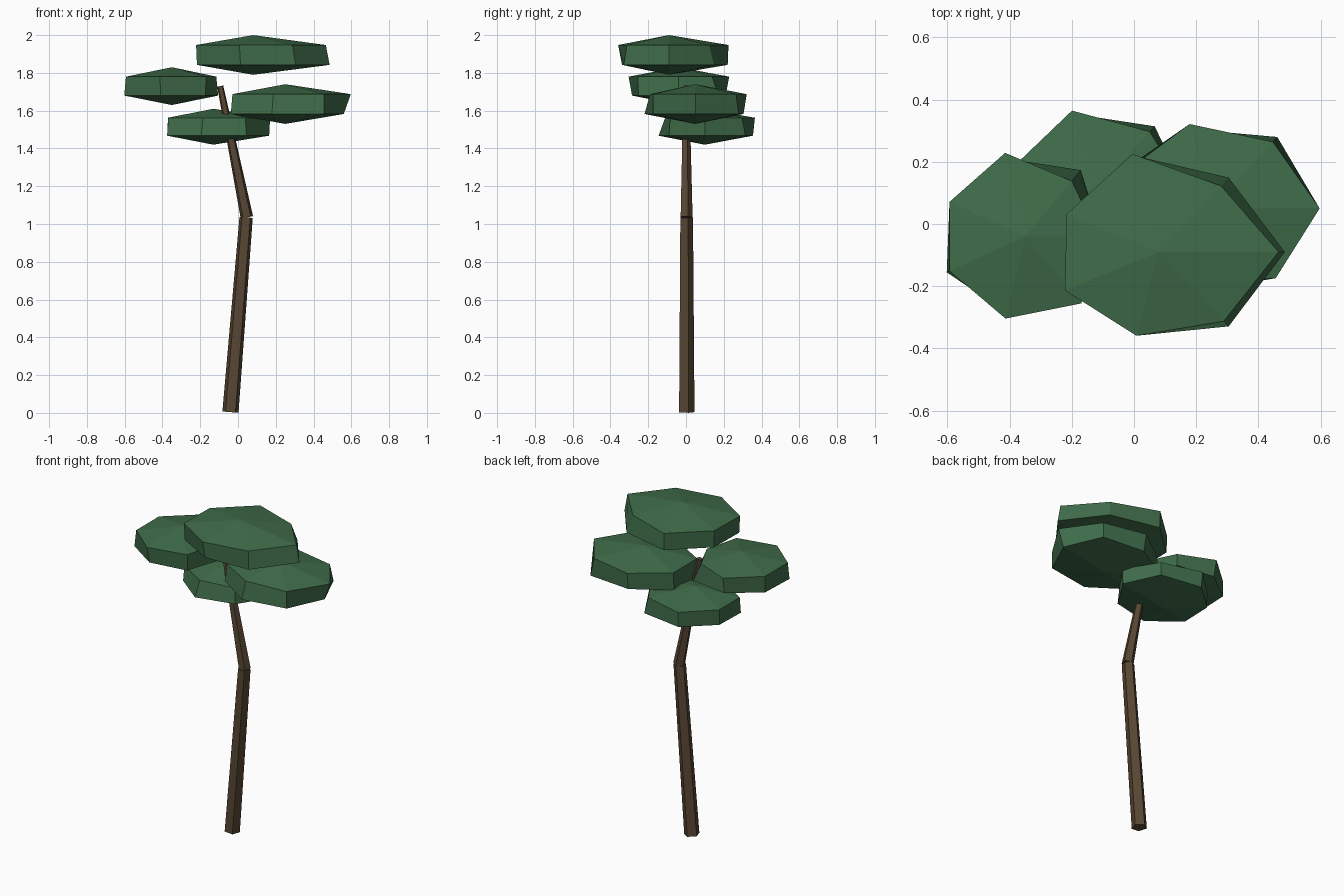
import bpy, bmesh, math
from mathutils import Vector

cube = bpy.data.objects.get("Cube")
if cube:
    bpy.data.objects.remove(cube, do_unlink=True)


def make_material(name, color):
    mat = bpy.data.materials.new(name)
    mat.use_nodes = True
    mat.diffuse_color = color
    mat.node_tree.nodes["Principled BSDF"].inputs["Base Color"].default_value = color
    return mat


bark = make_material("bark_brown", (0.098, 0.062, 0.034, 1))
leaf = make_material("leaf_green", (0.05, 0.15, 0.068, 1))


def trunk_piece(name, start, end, r_start, r_end):
    """Five-sided tapered log running between two points."""
    a, b = Vector(start), Vector(end)
    axis = b - a
    bpy.ops.mesh.primitive_cone_add(
        vertices=5, radius1=r_start, radius2=r_end, depth=axis.length,
        location=(a + b) / 2, rotation=(0, math.atan2(axis.x, axis.z), 0))
    obj = bpy.context.object
    obj.name = name
    obj.data.materials.append(bark)


def leaf_pad(name, center, half_height, depth_ratio, upper, lower):
    """Flattened seven-sided blob: two uneven rings closed by two poles."""
    bm = bmesh.new()

    def ring(radii, z):
        verts = []
        for i, r in enumerate(radii):
            t = math.tau * i / len(radii)
            verts.append(bm.verts.new((r * math.cos(t), depth_ratio * r * math.sin(t), z)))
        return verts

    top = bm.verts.new((0, 0, half_height))
    bottom = bm.verts.new((0, 0, -half_height))
    up, low = ring(upper, half_height / 2), ring(lower, -half_height / 2)
    for i in range(len(up)):
        j = (i + 1) % len(up)
        bm.faces.new((top, up[i], up[j]))
        bm.faces.new((up[i], low[i], low[j], up[j]))
        bm.faces.new((bottom, low[j], low[i]))
    mesh = bpy.data.meshes.new(name)
    bm.to_mesh(mesh)
    bm.free()
    mesh.materials.append(leaf)
    obj = bpy.data.objects.new(name, mesh)
    obj.location = center
    bpy.context.collection.objects.link(obj)


# Bent trunk
trunk_piece("lower_trunk", (-0.04, 0, 0.004), (0.043, 0, 1.035), 0.045, 0.037)
trunk_piece("upper_trunk", (0.047, 0, 1.035), (-0.094, 0, 1.73), 0.035, 0.017)

# Foliage pads
leaf_pad("top_foliage", (0.08, -0.09, 1.895), 0.105, 0.85,
         (0.385, 0.32, 0.38, 0.33, 0.335, 0.325, 0.335),
         (0.405, 0.36, 0.375, 0.325, 0.33, 0.3, 0.36))
leaf_pad("right_foliage", (-0.35, -0.04, 1.73), 0.1, 0.95,
         (0.235, 0.24, 0.29, 0.27, 0.27, 0.285, 0.29),
         (0.245, 0.287, 0.27, 0.27, 0.28, 0.265, 0.285))
leaf_pad("left_foliage", (0.25, 0.05, 1.635), 0.105, 0.87,
         (0.347, 0.315, 0.32, 0.31, 0.31, 0.283, 0.33),
         (0.31, 0.338, 0.3, 0.32, 0.32, 0.318, 0.33))
leaf_pad("low_foliage", (-0.13, 0.1, 1.515), 0.095, 0.87,
         (0.3, 0.29, 0.312, 0.267, 0.265, 0.248, 0.27),
         (0.295, 0.315, 0.3, 0.265, 0.272, 0.289, 0.28))
